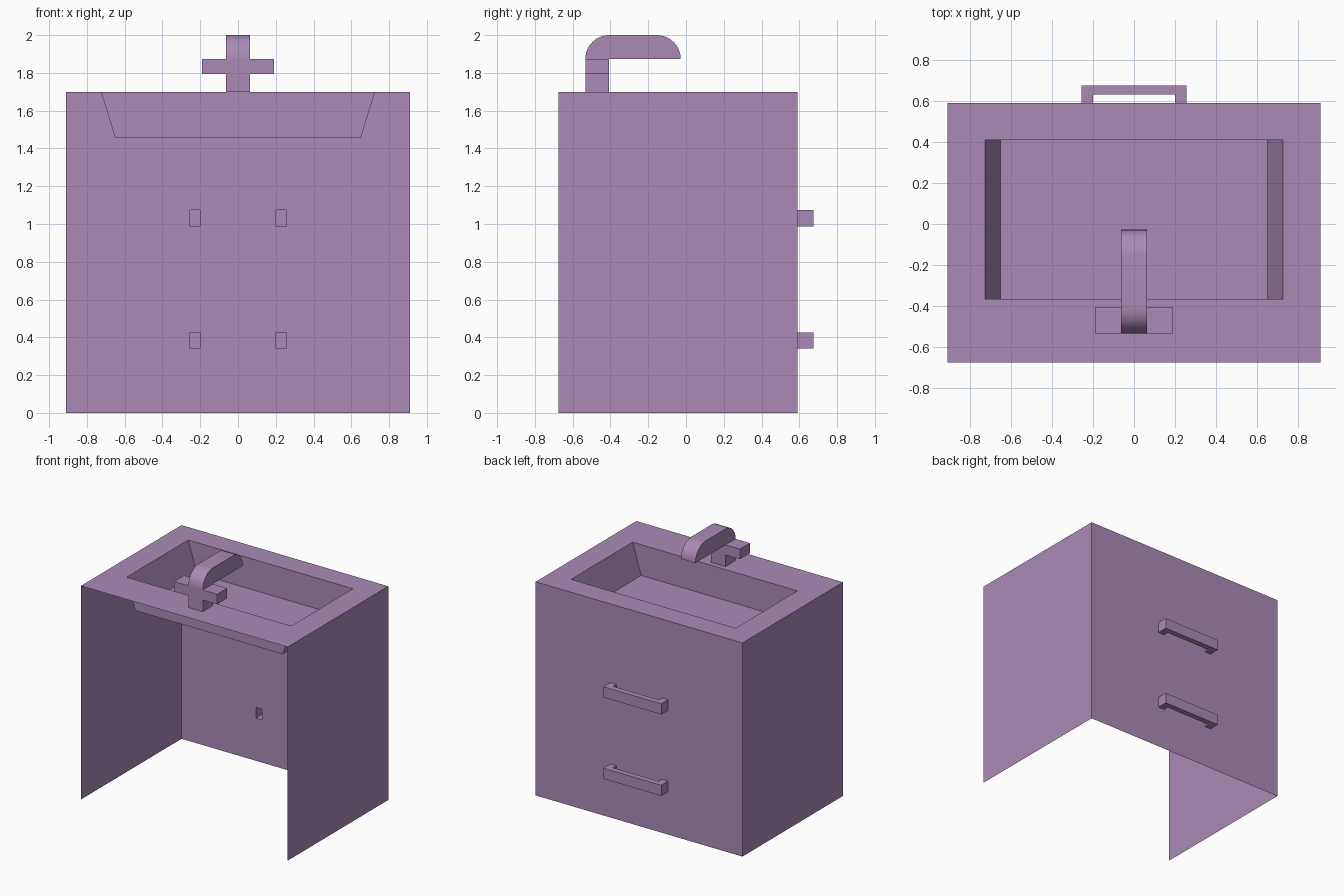
import bpy, bmesh, math

if "Cube" in bpy.data.objects:
    bpy.data.objects.remove(bpy.data.objects["Cube"])

W, FRONT, BACK, TOP = 0.91, -0.675, 0.59, 1.70

mat = bpy.data.materials.new("purple")
mat.diffuse_color = (0.40, 0.26, 0.47, 1)
mat.use_nodes = True
mat.node_tree.nodes["Principled BSDF"].inputs["Base Color"].default_value = mat.diffuse_color


def finish(name, bm):
    mesh = bpy.data.meshes.new(name)
    bm.to_mesh(mesh)
    bm.free()
    obj = bpy.data.objects.new(name, mesh)
    bpy.context.collection.objects.link(obj)
    mesh.materials.append(mat)
    return obj


def panel(name, us, vs, place, holes=()):
    """Single sheet cut into a grid, leaving out the hole cells."""
    bm = bmesh.new()
    grid = [[bm.verts.new(place(u, v)) for v in vs] for u in us]
    for i in range(len(us) - 1):
        for j in range(len(vs) - 1):
            if (i, j) not in holes:
                bm.faces.new((grid[i][j], grid[i + 1][j],
                              grid[i + 1][j + 1], grid[i][j + 1]))
    return finish(name, bm)


def prism(name, profile, lo, hi, place, skip=()):
    """Extruded profile; skip lists profile edges left open."""
    bm = bmesh.new()
    a = [bm.verts.new(place(p, q, lo)) for p, q in profile]
    b = [bm.verts.new(place(p, q, hi)) for p, q in profile]
    bm.faces.new(a[::-1])
    bm.faces.new(b)
    n = len(profile)
    for i in range(n):
        if i not in skip:
            j = (i + 1) % n
            bm.faces.new((a[i], a[j], b[j], b[i]))
    bmesh.ops.recalc_face_normals(bm, faces=bm.faces)
    return finish(name, bm)


# Counter top with basin opening
HX, Y0, Y1 = 0.725, -0.365, 0.41
panel("counter_top", (-W, -HX, HX, W), (FRONT, Y0, Y1, BACK),
      lambda u, v: (u, v, TOP), {(1, 1)})

# Cabinet walls, open at the front and underneath
panel("right_wall", (FRONT, BACK), (0, TOP), lambda u, v: (W, u, v))
panel("left_wall", (-BACK, -FRONT), (0, TOP), lambda u, v: (-W, -u, v))
HANDLE_Z = ((0.34, 0.425), (0.988, 1.073))
panel("back_wall", (-W, -0.255, -0.2, 0.2, 0.255, W),
      (0, *HANDLE_Z[0], *HANDLE_Z[1], TOP),
      lambda u, v: (-u, BACK, v), {(1, 1), (3, 1), (1, 3), (3, 3)})

# Basin with sloped ends
bm = bmesh.new()
rings = [[bm.verts.new((sx * x, y, z)) for sx, y in
          ((-1, Y0), (1, Y0), (1, Y1), (-1, Y1))]
         for x, z in ((HX, TOP), (0.65, 1.455))]
t, b = rings
bm.faces.new(b)
for i in range(4):
    j = (i + 1) % 4
    bm.faces.new((t[i], t[j], b[j], b[i]))
finish("basin", bm)

# Drawer handles, hollow where they meet the wall
U = [(0.255, BACK), (0.255, 0.675), (-0.255, 0.675), (-0.255, BACK),
     (-0.2, BACK), (-0.2, 0.63), (0.2, 0.63), (0.2, BACK)]
for label, (z0, z1) in zip(("lower", "upper"), HANDLE_Z):
    prism(label + "_handle", U, z0, z1, lambda p, q, r: (p, q, r), {3, 7})

# Tap post and cross bar
ZB, ZC, P, C = 1.793, 1.873, 0.063, 0.19
plus = [(-P, TOP), (P, TOP), (P, ZB), (C, ZB), (C, ZC), (P, ZC),
        (-P, ZC), (-C, ZC), (-C, ZB), (-P, ZB)]
prism("tap_cross", plus, -0.533, -0.407, lambda p, q, r: (p, r, q), {0, 5})

# Spout with rounded ends
R, N = 0.126, 12
arc = [math.pi / 2 * i / N for i in range(N + 1)]
spout = [(-0.154 + R * math.cos(a), ZC + (2 - ZC) * math.sin(a)) for a in arc]
spout += [(-0.407 - R * math.sin(a), ZC + (2 - ZC) * math.cos(a)) for a in arc]
spout.append((-0.407, ZC))
obj = prism("tap_spout", spout, -P, P, lambda p, q, r: (r, p, q),
            {len(spout) - 2})
bpy.context.view_layer.objects.active = obj
obj.select_set(True)
bpy.ops.object.shade_smooth_by_angle(angle=math.radians(30))
